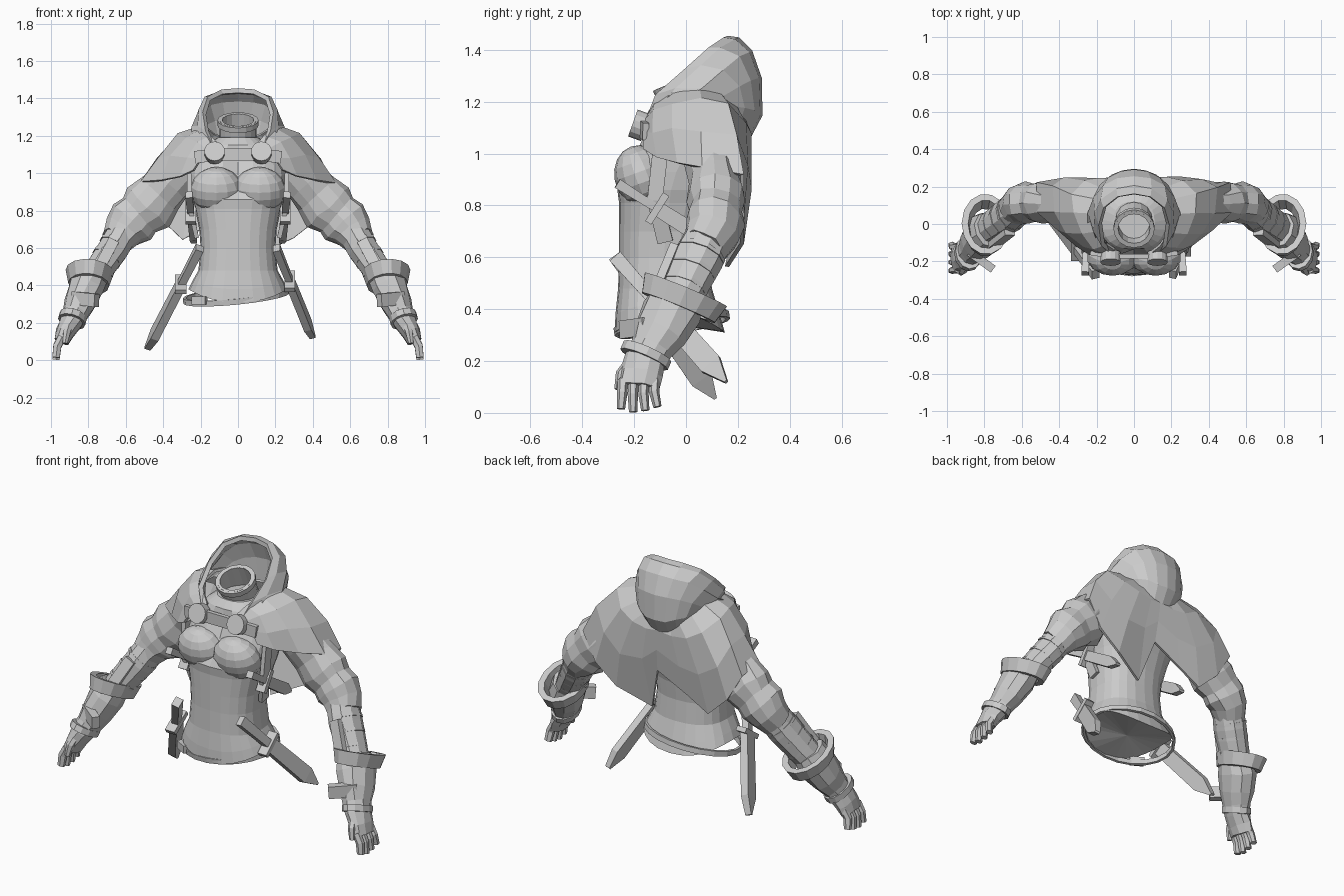
import bpy, bmesh, math, random
from mathutils import Vector, Matrix

random.seed(4)


def grid(name, rows, wrap_row=False, wrap_col=False, caps=False, mirror=False, thick=0, jitter=0):
    """Skin rows of points into a flat shaded mesh object."""
    bm = bmesh.new()
    vs = [[bm.verts.new(p) for p in r] for r in rows]
    n, m = len(vs), len(vs[0])
    for i in range(n if wrap_row else n - 1):
        for j in range(m if wrap_col else m - 1):
            a, b = vs[i], vs[(i + 1) % n]
            k = (j + 1) % m
            bm.faces.new((a[j], a[k], b[k], b[j]))
    if caps:
        ends = [bm.faces.new(vs[0]), bm.faces.new(vs[-1])]
        bmesh.ops.poke(bm, faces=ends)
    if jitter:
        for v in bm.verts:
            if abs(v.co.x) > 0.01:
                v.co += Vector([random.uniform(-jitter, jitter) for _ in range(3)])
    bmesh.ops.recalc_face_normals(bm, faces=bm.faces)
    return finish(name, bm, mirror, thick)


def finish(name, bm, mirror=False, thick=0):
    me = bpy.data.meshes.new(name)
    bm.to_mesh(me)
    bm.free()
    ob = bpy.data.objects.new(name, me)
    bpy.context.collection.objects.link(ob)
    if mirror:
        ob.modifiers.new("mirror", 'MIRROR').merge_threshold = 0.002
    if thick:
        s = ob.modifiers.new("thickness", 'SOLIDIFY')
        s.thickness, s.offset = thick, 0
    return ob


def frame(axis, hint):
    t = Vector(axis).normalized()
    a = Vector(hint)
    a = (a - t * a.dot(t)).normalized()
    return a, t.cross(a)


def tube(name, pts, sides=12, hint=(0, 1, 0), mirror=True, jitter=0):
    """Capped tube; pts are (x, y, z, radius along hint, other radius). 4 sides gives a box."""
    c = [Vector(p[:3]) for p in pts]
    k, rot = (math.sqrt(2), math.pi / 4) if sides == 4 else (1, 0)
    rows = []
    for i, p in enumerate(pts):
        a, b = frame(c[min(i + 1, len(c) - 1)] - c[max(i - 1, 0)], hint)
        ang = [2 * math.pi * j / sides + rot for j in range(sides)]
        rows.append([c[i] + a * (p[3] * k * math.cos(q)) + b * (p[4] * k * math.sin(q)) for q in ang])
    return grid(name, rows, wrap_col=True, caps=True, mirror=mirror, jitter=jitter)


def band(name, centre, axis, rx, ry, height, thick, flare=0, sides=16, mirror=True):
    """Hollow oval band around an axis, rx measured along x."""
    t = Vector(axis).normalized()
    a, b = frame(axis, (1, 0, 0))
    rows = []
    for i in range(sides):
        q = 2 * math.pi * i / sides
        rows.append([Vector(centre) + a * ((rx + d) * math.cos(q)) + b * ((ry + d) * math.sin(q)) + t * h
                     for d, h in ((-thick, -height / 2), (0, -height / 2),
                                  (flare, height / 2), (flare - thick, height / 2))])
    return grid(name, rows, True, True, mirror=mirror)


def dagger(name, pommel, tip, at, w, th, guard, mirror=False):
    p, e = Vector(pommel), Vector(tip)
    d = e - p
    a, b = frame(d, (1, 0, 0))
    g = p + d * at

    def pt(f, ra, rb):
        return (*(p + d * f), ra, rb)
    tube(name + "_handle", [pt(0, th, w * .6), pt(at, th * .9, w * .5)], 4, (1, 0, 0), mirror)
    tube(name + "_guard", [(*(g - b * guard), th * 1.4, .014), (*(g + b * guard), th * 1.4, .014)],
         4, (1, 0, 0), mirror)
    tube(name + "_blade", [pt(at, th, w * .9), pt(.86, th, w), pt(1, th * .8, .006)], 4, (1, 0, 0), mirror)


# torso: height, half width, front y, back y
rows = []
for z, w, yf, yb in [(.31, .265, -.275, .15), (.38, .245, -.272, .13), (.48, .212, -.262, .10),
                     (.6, .2, -.258, .09), (.7, .207, -.258, .10), (.81, .23, -.258, .13),
                     (.86, .245, -.265, .15), (.93, .255, -.245, .17), (.99, .262, -.205, .19),
                     (1.06, .255, -.17, .2), (1.15, .17, -.135, .18), (1.19, .11, -.1, .12)]:
    r = []
    for i in range(24):
        q = 2 * math.pi * i / 24
        c, s = math.cos(q), math.sin(q)
        lift = max(0, (.48 - z) / .17) * .07 * c * c
        y = (yf + yb) / 2 + (yb - yf) / 2 * math.copysign(abs(s) ** .8, s)
        if i == 18 and .9 < z < 1.1:
            y += .035
        r.append((w * math.copysign(abs(c) ** .85, c), y, z + lift))
    rows.append(r)
grid("bodice", rows, wrap_col=True, caps=True)

# chest cups, mostly sunk into the bodice
bm = bmesh.new()
for s in (1, -1):
    m = Matrix.Translation((s * .115, -.17, .91)) @ Matrix.Rotation(.35, 4, 'X') @ Matrix.Diagonal((.14, .105, .125, 1))
    bmesh.ops.create_uvsphere(bm, u_segments=14, v_segments=9, radius=1, matrix=m)
finish("chest_cups", bm)

# hip belt with buckle
band("belt", (-.01, -.055, .345), (-.1, -.15, 1), .285, .225, .03, .015, sides=20, mirror=False)
tube("belt_buckle", [(-.24, -.2, .32, .022, .015), (-.17, -.24, .32, .022, .015)], 4, (0, 0, 1), False)

# short cape: columns from front edge round to the back split, neck to hem
cape = [
    [(.10, -.14, 1.15), (.15, -.155, 1.12), (.19, -.16, 1.08), (.24, -.16, 1.02)],
    [(.14, -.11, 1.2), (.22, -.125, 1.16), (.27, -.12, 1.08), (.31, -.11, .98)],
    [(.18, -.04, 1.24), (.28, -.05, 1.19), (.355, -.045, 1.09), (.41, -.03, .965)],
    [(.19, .05, 1.25), (.32, .06, 1.21), (.425, .06, 1.085), (.52, .06, .95)],
    [(.17, .12, 1.24), (.33, .16, 1.19), (.435, .195, 1.07), (.515, .215, .92)],
    [(.12, .17, 1.21), (.26, .22, 1.12), (.37, .235, .95), (.43, .22, .76)],
    [(.06, .2, 1.19), (.17, .24, 1.07), (.25, .24, .87), (.3, .21, .65)],
]
split = [
    [(.03, .2, 1.19), (.08, .245, 1.06), (.12, .235, .87), (.1, .16, .57)],
    [(.01, .2, 1.19), (.02, .245, 1.06), (.025, .235, .95), (.025, .215, .82)],
    [(-.03, .2, 1.19), (-.08, .245, 1.06), (-.12, .235, .88), (-.15, .21, .72)],
]
flipped = [[(-x, y, z) for x, y, z in col] for col in reversed(cape)]
grid("cape", cape + split + flipped, thick=.016, jitter=.006)

# hood: loops from the front rim to the nape, each from low side to crown
hood = [
    [(.115, -.15, 1.12), (.165, -.11, 1.225), (.18, 0, 1.32), (.155, .09, 1.40), (.085, .145, 1.436), (0, .16, 1.442)],
    [(.185, -.1, 1.17), (.207, -.035, 1.247), (.2, .06, 1.335), (.17, .13, 1.4), (.09, .185, 1.43), (0, .2, 1.437)],
    [(.24, -.02, 1.2), (.235, .06, 1.25), (.205, .14, 1.32), (.155, .2, 1.37), (.085, .235, 1.385), (0, .245, 1.39)],
    [(.22, .07, 1.2), (.205, .13, 1.22), (.175, .2, 1.26), (.13, .24, 1.28), (.07, .27, 1.29), (0, .28, 1.29)],
    [(.18, .13, 1.19), (.17, .17, 1.19), (.15, .22, 1.18), (.11, .255, 1.17), (.06, .275, 1.15), (0, .283, 1.15)],
    [(.15, .15, 1.16), (.14, .18, 1.14), (.12, .2, 1.12), (.09, .22, 1.1), (.05, .23, 1.07), (0, .235, 1.06)],
]
grid("hood", hood, mirror=True, thick=.025)

# neck collar
band("collar", (0, 0, 1.225), (0, -.38, .92), .1, .1, .13, .015, mirror=False)
band("collar_rim", (0, -.02, 1.27), (0, -.38, .92), .11, .11, .03, .025, mirror=False)

# cape clasp
tube("clasp_strap", [(-.23, -.155, 1.085, .033, .012), (-.12, -.172, 1.1, .033, .012),
                     (.12, -.172, 1.1, .033, .012), (.23, -.155, 1.085, .033, .012)], 4, (0, 0, 1), False)
tube("clasp_disc", [(.125, -.155, 1.10, .055, .055), (.125, -.205, 1.118, .055, .055)], 14, (0, 0, 1))

# sleeve with gathered folds
tube("sleeve", [(.25, .08, 1.06, .1, .11), (.36, .1, .95, .105, .12), (.42, .11, .89, .1, .135),
                (.48, .115, .82, .115, .15), (.53, .115, .775, .105, .13), (.57, .11, .735, .115, .138),
                (.61, .1, .69, .105, .11), (.645, .07, .64, .09, .09)], 12, jitter=.006)

# forearm guard with straps and outer plate
tube("forearm_guard", [(.615, .09, .685, .092, .085), (.67, .045, .59, .1, .085), (.78, -.03, .43, .085, .075)], 10)
for i in range(3):
    f = .2 + i * .27
    tube(f"forearm_strap_{i + 1}", [(.625 + .15 * f, .082 - .113 * f, .667 - .237 * f, .102 - .014 * f, .09 - .01 * f),
                                    (.633 + .15 * f, .076 - .113 * f, .654 - .237 * f, .102 - .014 * f, .09 - .01 * f)], 10)
tube("forearm_plate", [(.665, -.045, .64, .03, .016), (.755, -.115, .47, .03, .016)], 4, (1, 0, .5))

# flared cuff
band("cuff", (.795, -.015, .44), (-.08, .38, .92), .11, .155, .075, .035, flare=.02, sides=14)

# glove and wrist band
tube("glove", [(.775, -.03, .46, .1, .085), (.81, -.055, .39, .12, .095), (.845, -.1, .31, .105, .085),
               (.87, -.135, .25, .085, .07), (.895, -.16, .2, .082, .06), (.925, -.175, .15, .083, .052),
               (.945, -.182, .1, .08, .042)], 10, jitter=.004)
band("wrist_band", (.885, -.155, .222), (-.25, .4, .9), .075, .1, .035, .03, sides=12)
tube("wrist_plate", [(.755, -.24, .32, .035, .022), (.88, -.15, .333, .035, .022)], 4, (0, 0, 1))

# fingers and thumb
for i in range(4):
    y, drop = -.243 + .041 * i, (.012, 0, .006, .02)[i]
    tube(f"finger_{i + 1}", [(.94, y, .125, .021, .025), (.966, y - .003, .07 + drop / 2, .02, .025),
                             (.973, y - .008 + .006 * i, .003 + drop, .016, .022)], 6)
tube("thumb", [(.9, -.21, .2, .024, .024), (.915, -.25, .15, .022, .022), (.925, -.262, .09, .015, .015)], 6)

# chest daggers and sheath straps
dagger("chest_dagger", (.262, -.265, .885), (.235, .14, .63), .38, .032, .02, .065, mirror=True)
tube("dagger_strap", [(.262, -.1, 1.0, .03, .012), (.258, -.12, .82, .03, .012),
                      (.222, -.08, .66, .03, .012)], 4)

# hip daggers
dagger("right_hip_dagger", (.205, -.27, .6), (.4, .155, .12), .37, .045, .02, .07)
dagger("left_hip_dagger", (-.205, -.27, .6), (-.485, .11, .06), .36, .045, .022, .07)
